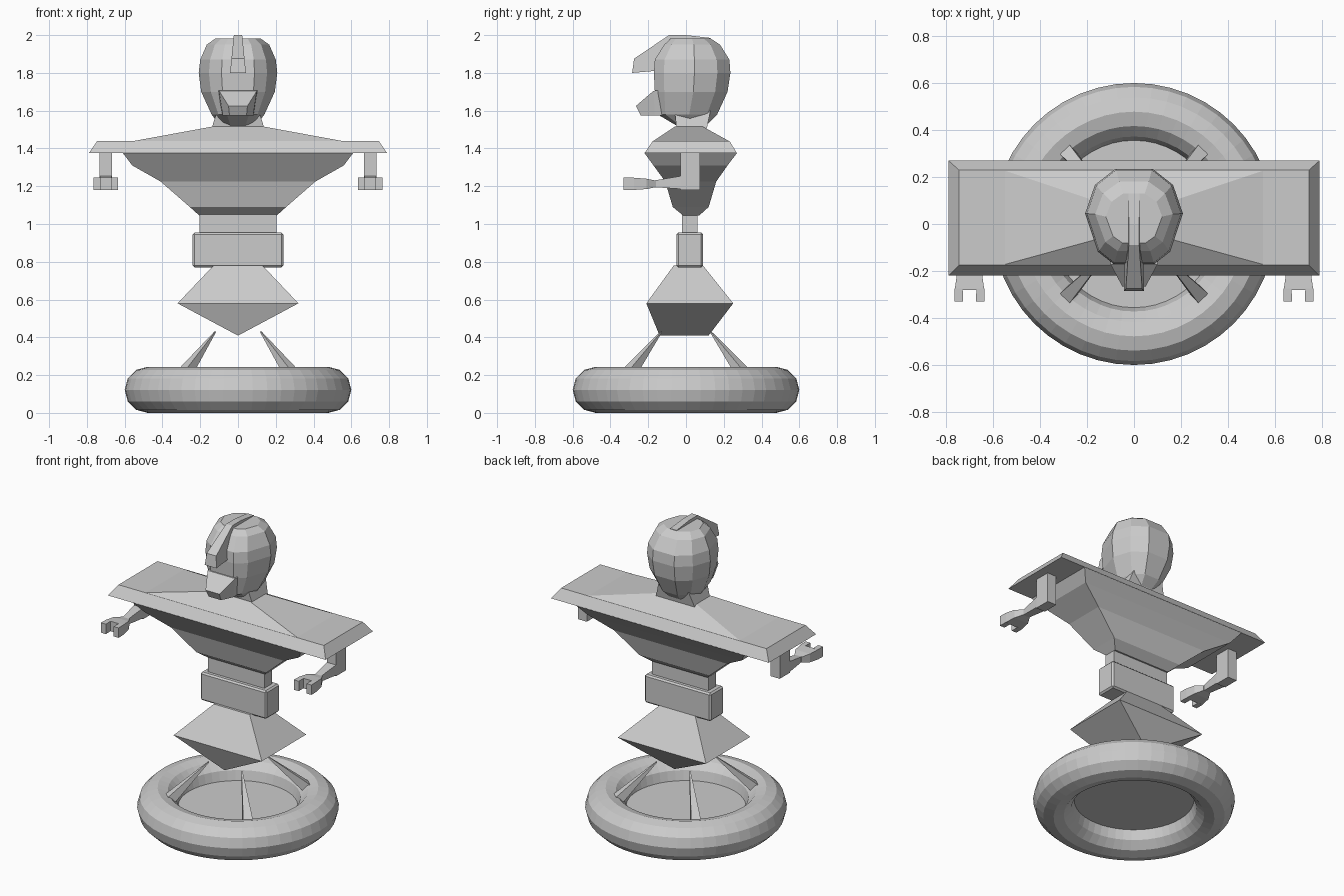
import bpy, bmesh, math
from mathutils import Vector

cube = bpy.data.objects.get("Cube")
if cube:
    bpy.data.objects.remove(cube, do_unlink=True)

grey = bpy.data.materials.new("plain grey")
grey.use_nodes = True
colour = (0.6, 0.6, 0.6, 1)
grey.diffuse_color = colour
grey.node_tree.nodes["Principled BSDF"].inputs["Base Color"].default_value = colour


def finish(name, bm):
    """Turn a bmesh into a named object."""
    bmesh.ops.recalc_face_normals(bm, faces=bm.faces[:])
    mesh = bpy.data.meshes.new(name)
    bm.to_mesh(mesh)
    bm.free()
    mesh.materials.append(grey)
    obj = bpy.data.objects.new(name, mesh)
    bpy.context.collection.objects.link(obj)
    return obj


def loft(name, rings):
    """Skin a closed solid through rings of points."""
    bm = bmesh.new()
    loops = [[bm.verts.new(p) for p in ring] for ring in rings]
    for a, b in zip(loops, loops[1:]):
        for i in range(len(a)):
            j = (i + 1) % len(a)
            bm.faces.new((a[i], a[j], b[j], b[i]))
    bm.faces.new(loops[0])
    bm.faces.new(loops[-1])
    return finish(name, bm)


def rect(z, hx, y0, y1):
    return [(-hx, y0, z), (hx, y0, z), (hx, y1, z), (-hx, y1, z)]


def stack(name, *levels):
    return loft(name, [rect(*level) for level in levels])


def along_y(name, x, *sections):
    """Loft front-to-back sections given as y, half width, low z, high z."""
    return loft(name, [[(x - h, y, a), (x + h, y, a), (x + h, y, b), (x - h, y, b)]
                       for y, h, a, b in sections])


# Base ring with its floor disc
bpy.ops.mesh.primitive_torus_add(major_radius=0.478, minor_radius=0.122,
                                 major_segments=48, minor_segments=12,
                                 location=(0, 0, 0.122))
ring = bpy.context.object
ring.name = "base_ring"
ring.data.materials.append(grey)
bm = bmesh.new()
bmesh.ops.create_circle(bm, cap_ends=True, segments=48, radius=0.36)
bmesh.ops.translate(bm, verts=bm.verts[:], vec=(0, 0, 0.122))
finish("base_floor", bm)

# Four tapered struts rising from the ring
for sx in (-1, 1):
    for sy in (-1, 1):
        tip = Vector((sx * 0.12, sy * 0.13, 0.43))
        foot = Vector((sx * 0.325, sy * 0.35, 0.15))
        out = Vector((sx, sy, 0)).normalized()
        side = Vector((-out.y, out.x, 0))
        up = side.cross(tip - foot).normalized()
        loft("strut", [[p + r * (side * a + up * b) for a, b in
                        ((-1, -1), (1, -1), (1, 1), (-1, 1))]
                       for p, r in ((foot, 0.036), (tip, 0.003))])

# Hips, belt and waist
stack("hips", (0.41, 0.002, -0.14, 0.12), (0.58, 0.32, -0.21, 0.25),
      (0.78, 0.13, -0.065, 0.09))
belt = stack("belt", (0.77, 0.24, -0.05, 0.09), (0.955, 0.24, -0.05, 0.09))
bevel = belt.modifiers.new("edge", "BEVEL")
bevel.width = 0.01
bevel.segments = 1
stack("waist", (0.94, 0.205, -0.02, 0.06), (1.06, 0.205, -0.02, 0.06))

# Chest, shoulder slab and sloping collar
stack("chest", (1.045, 0.205, -0.015, 0.07), (1.09, 0.255, -0.07, 0.12),
      (1.225, 0.41, -0.11, 0.16), (1.31, 0.56, -0.172, 0.22),
      (1.376, 0.61, -0.22, 0.27))
stack("shoulder_slab", (1.375, 0.79, -0.22, 0.27), (1.44, 0.745, -0.175, 0.23))
stack("collar", (1.438, 0.56, -0.175, 0.23), (1.515, 0.14, -0.06, 0.09))

# Arms and forked hands
for s, label in ((1, "left"), (-1, "right")):
    x = s * 0.70
    along_y(label + "_upper_arm", x, (-0.03, 0.033, 1.18, 1.39),
            (0.075, 0.033, 1.18, 1.39))
    along_y(label + "_forearm", x, (-0.17, 0.022, 1.195, 1.23),
            (-0.02, 0.033, 1.185, 1.255))
    along_y(label + "_palm", x, (-0.16, 0.025, 1.195, 1.23),
            (-0.21, 0.053, 1.185, 1.24), (-0.28, 0.063, 1.18, 1.245))
    for t in (-1, 1):
        along_y(label + "_finger", x + t * 0.046, (-0.275, 0.017, 1.18, 1.245),
                (-0.33, 0.018, 1.18, 1.245))

# Neck and faceted head
stack("neck", (1.505, 0.14, -0.05, 0.11), (1.6, 0.11, -0.06, 0.13))
half = [(0.38, 1), (0.8, 0.83), (1, 0.53), (0.74, 0.13), (0.42, 0)]
plan = half + [(-u, v) for u, v in reversed(half)]
head_levels = [(1.515, 0.09, -0.04, 0.1), (1.58, 0.14, -0.15, 0.165),
               (1.70, 0.195, -0.165, 0.22), (1.80, 0.208, -0.17, 0.235),
               (1.87, 0.2, -0.165, 0.23), (1.95, 0.165, -0.115, 0.18),
               (1.982, 0.12, -0.08, 0.13)]
loft("head", [[(u * hx, y0 + v * (y1 - y0), z) for u, v in plan]
              for z, hx, y0, y1 in head_levels])

# Jutting jaw
loft("jaw", [
    [(-0.085, -0.05, 1.575), (0.085, -0.05, 1.575), (0.11, -0.1, 1.71), (-0.11, -0.1, 1.71)],
    [(-0.08, -0.165, 1.575), (0.08, -0.165, 1.575), (0.1, -0.172, 1.705), (-0.1, -0.172, 1.705)],
    [(-0.045, -0.24, 1.575), (0.045, -0.24, 1.575), (0.05, -0.265, 1.625), (-0.05, -0.265, 1.625)]])

# Crest over the crown, wider towards its low front end
profile = [(-0.285, 1.8), (-0.275, 1.875), (-0.09, 2.0), (0, 2.0), (0.13, 1.985),
           (0.13, 1.96), (-0.08, 1.95), (-0.15, 1.89), (-0.17, 1.81)]
loft("crest", [[(s * (0.022 + 0.1 * (2 - z)), y, z) for y, z in profile]
               for s in (-1, 1)])
